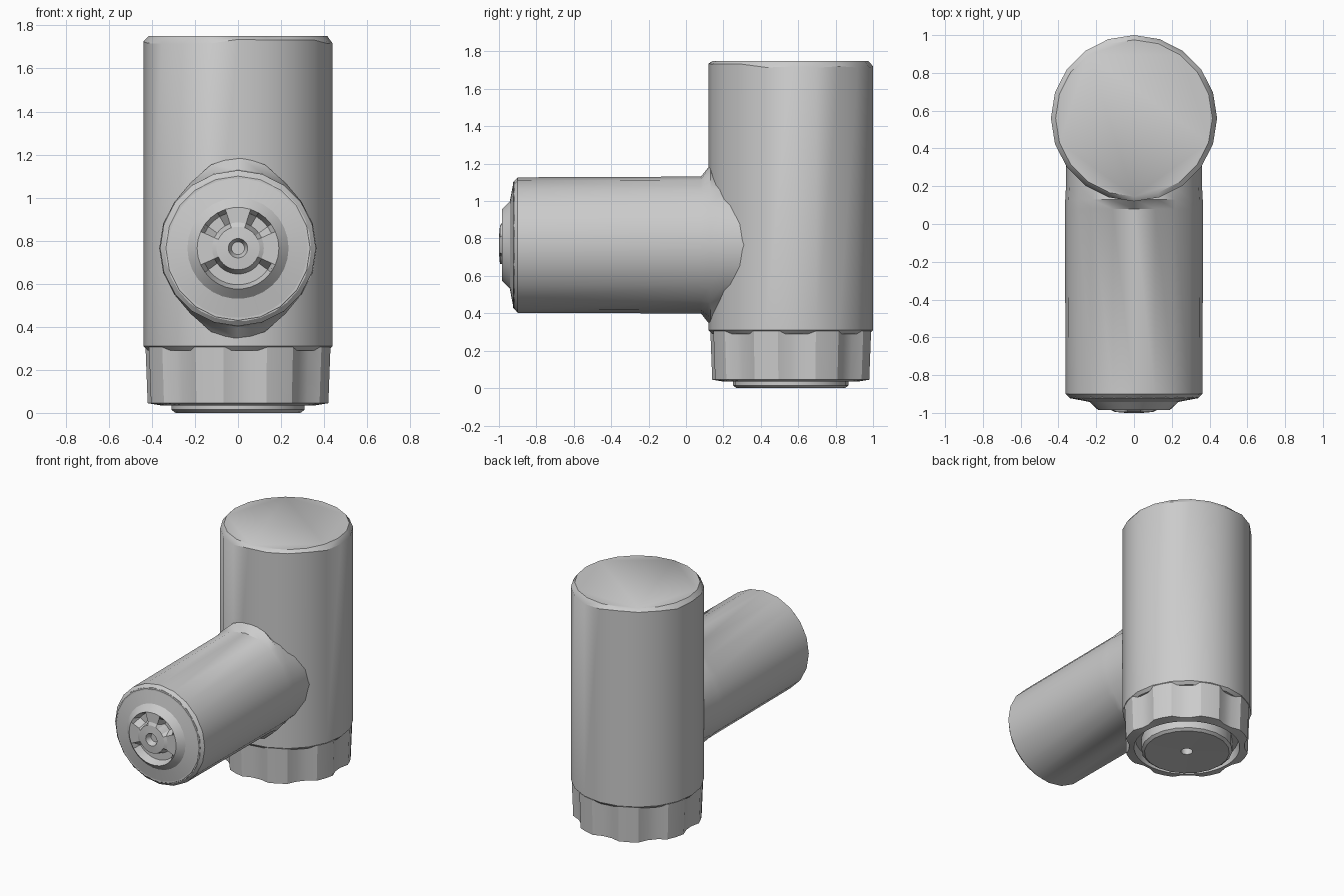
import bpy, bmesh, math, random
from mathutils import Vector

random.seed(4)
cube = bpy.data.objects.get("Cube")
if cube:
    bpy.data.objects.remove(cube, do_unlink=True)

grey = bpy.data.materials.new("plain grey")
grey.use_nodes = True
grey.diffuse_color = (0.6, 0.6, 0.6, 1)
grey.node_tree.nodes["Principled BSDF"].inputs["Base Color"].default_value = (0.6, 0.6, 0.6, 1)

BODY_Y, ARM_Z = 0.56, 0.765


def turned(name, profile, sides, axis, tweak=None, angle=35):
    """Lathe (radius, height) pairs; tweak(ring, side, angle) adds a radius and height change."""
    bm = bmesh.new()
    rings = []
    for k, (r, h) in enumerate(profile):
        ring = []
        for i in range(sides):
            a = math.tau * i / sides
            dr, dh = tweak(k, i, a) if tweak else (0, 0)
            x, y = (r + dr) * math.cos(a), (r + dr) * math.sin(a)
            co = (x, BODY_Y + y, h + dh) if axis == "Z" else (x, h + dh, ARM_Z + y)
            ring.append(bm.verts.new(Vector(co)))
        rings.append(ring)
    for lower, upper in zip(rings, rings[1:]):
        for i in range(sides):
            j = (i + 1) % sides
            bm.faces.new((lower[i], lower[j], upper[j], upper[i]))
    bm.faces.new(rings[0])
    bm.faces.new(rings[-1])
    bmesh.ops.recalc_face_normals(bm, faces=bm.faces)
    mesh = bpy.data.meshes.new(name)
    bm.to_mesh(mesh)
    bm.free()
    mesh.materials.append(grey)
    obj = bpy.data.objects.new(name, mesh)
    bpy.context.collection.objects.link(obj)
    bpy.ops.object.select_all(action="DESELECT")
    obj.select_set(True)
    bpy.context.view_layer.objects.active = obj
    bpy.ops.object.shade_smooth_by_angle(angle=math.radians(angle))
    return obj


# Upright body with a slightly uneven worn top edge
def worn_edge(k, i, a):
    return (0, random.uniform(-0.015, 0.012)) if k == 2 else (0, 0)


turned("upright_body", [(0.42, 0.29), (0.44, 0.31), (0.44, 1.725), (0.415, 1.75)],
       20, "Z", worn_edge)


# Fluted grip band round the foot, hollow underneath
def flutes(k, i, a):
    return (-0.03 if k in (1, 2) and i % 5 < 2 else 0, 0)


turned("grip_band", [(0.36, 0.305), (0.435, 0.305), (0.425, 0.045), (0.36, 0.035), (0.35, 0.1)],
       40, "Z", flutes, 25)

# Round foot plug with a small hole
turned("foot_plug", [(0.31, 0.15), (0.31, 0.015), (0.29, 0.0), (0.04, 0.005), (0.04, 0.05)],
       20, "Z")


# Side arm, flaring above and below where it meets the body
def saddle(k, i, a):
    return (0.065 * abs(math.sin(a)) ** 8 if k == 3 else 0, 0)


turned("side_arm", [(0.335, -0.925), (0.362, -0.9), (0.366, 0.08), (0.364, 0.13),
                    (0.36, 0.2), (0.36, 0.5)], 20, "Y", saddle)


# Raised end cap with broken arc-shaped slots round a central knob
def slots(k, i, a):
    deg = math.degrees(a)
    cut = 205 < deg < 335 or 25 < deg < 70 or 115 < deg < 155
    return (0, 0.055 if cut and k in (4, 5) else 0)


turned("end_cap", [(0.34, -0.9), (0.34, -0.922), (0.235, -0.942), (0.19, -0.985),
                   (0.17, -0.985), (0.12, -0.985), (0.1, -0.995), (0.045, -1.0),
                   (0.03, -0.96)], 30, "Y", slots, 20)
